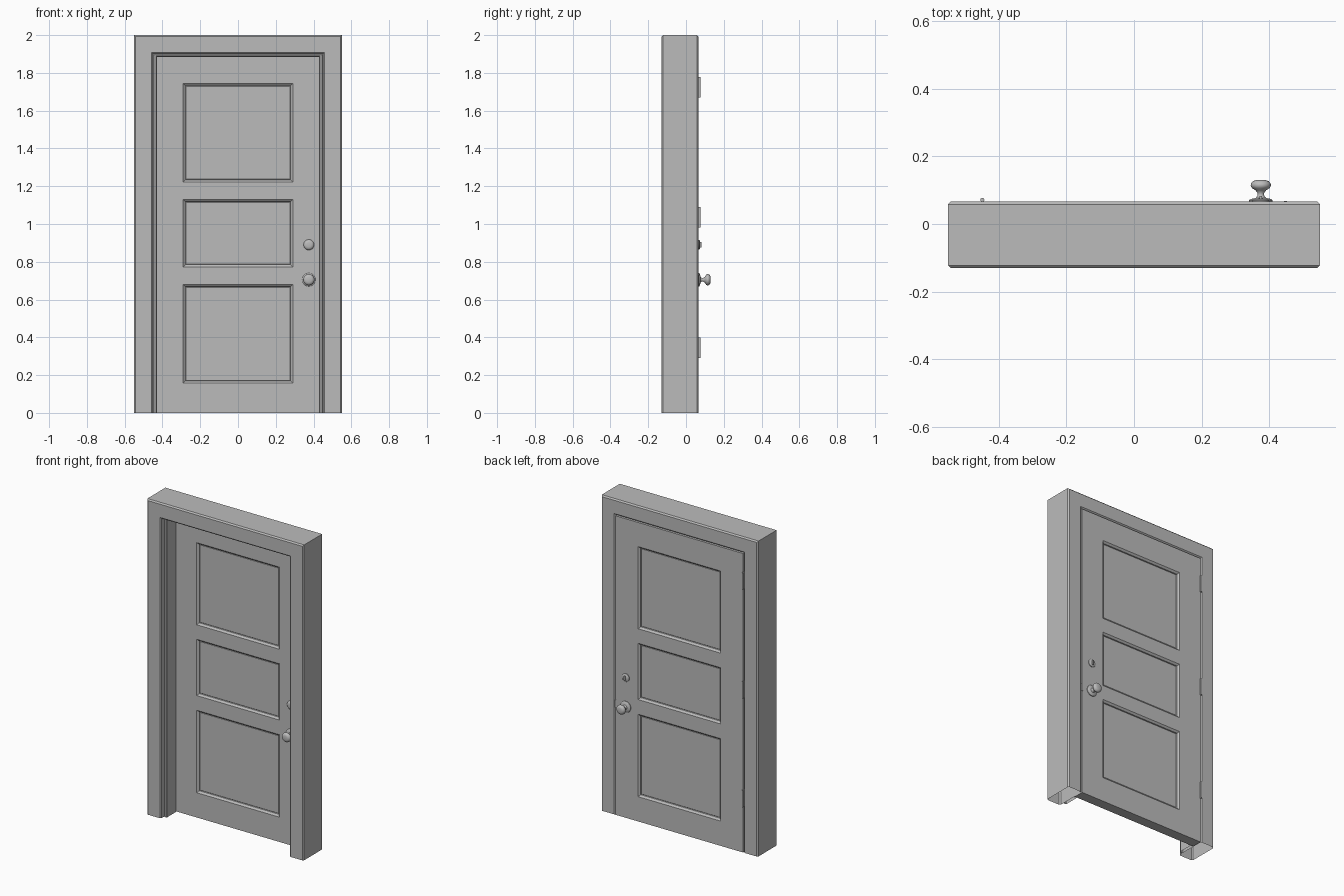
import bpy, bmesh, math
from mathutils import Matrix, Vector

cube = bpy.data.objects.get("Cube")
if cube:
    bpy.data.objects.remove(cube, do_unlink=True)

grey = bpy.data.materials.new("plain grey")
grey.use_nodes = True
COLOUR = (0.5, 0.5, 0.5, 1)
grey.diffuse_color = COLOUR
grey.node_tree.nodes["Principled BSDF"].inputs["Base Color"].default_value = COLOUR

FRONT, BACK = -0.13, 0.066      # frame depth
DOOR_FRONT = 0.0                # front face of the door leaf


def finish(name, bm, smooth=False):
    bmesh.ops.recalc_face_normals(bm, faces=bm.faces)
    mesh = bpy.data.meshes.new(name)
    bm.to_mesh(mesh)
    bm.free()
    mesh.materials.append(grey)
    ob = bpy.data.objects.new(name, mesh)
    bpy.context.collection.objects.link(ob)
    if smooth:
        bpy.ops.object.select_all(action='DESELECT')
        ob.select_set(True)
        bpy.context.view_layer.objects.active = ob
        bpy.ops.object.shade_smooth_by_angle(angle=math.radians(40))


def new_box(x0, x1, y0, y1, z0, z1):
    bm = bmesh.new()
    size = Vector((x1 - x0, y1 - y0, z1 - z0))
    mid = Vector((x0 + x1, y0 + y1, z0 + z1)) / 2
    bmesh.ops.create_cube(bm, size=1, matrix=Matrix.LocRotScale(mid, None, size))
    return bm


def arch(name, outer_x, outer_z, inner_x, inner_z, y0, y1, bevel):
    """Three-sided surround, open at the feet, with chamfered long edges."""
    bm = bmesh.new()
    outer = [(-outer_x, 0), (-outer_x, outer_z), (outer_x, outer_z), (outer_x, 0)]
    inner = [(-inner_x, 0), (-inner_x, inner_z), (inner_x, inner_z), (inner_x, 0)]
    ring = [[bm.verts.new((x, y, z)) for x, z in path]
            for path, y in ((outer, y0), (outer, y1), (inner, y1), (inner, y0))]
    for a, b in zip(ring, ring[1:] + ring[:1]):
        for i in range(3):
            bm.faces.new((a[i], a[i + 1], b[i + 1], b[i]))
    # chamfer only the edges that run along the surround
    edges = [e for e in bm.edges if abs(e.verts[0].co.y - e.verts[1].co.y) < 1e-5
             and not e.is_boundary
             and (abs(e.verts[0].co.x - e.verts[1].co.x) < 1e-5
                  or abs(e.verts[0].co.z - e.verts[1].co.z) < 1e-5)]
    bmesh.ops.bevel(bm, geom=edges, offset=bevel, segments=1, affect='EDGES', profile=0.5)
    finish(name, bm)


# Frame and door stop
arch("door_frame", 0.55, 2.0, 0.45, 1.9, FRONT, BACK, 0.008)
arch("door_stop", 0.45, 1.9, 0.43, 1.885, -0.10, DOOR_FRONT, 0.005)

# Door leaf with three recessed panels on both faces
PANELS = [(0.157, 0.68), (0.773, 1.13), (1.222, 1.743)]
PANEL_X = 0.29
bm = new_box(-0.447, 0.447, DOOR_FRONT, BACK, 0, 1.896)
cuts = [((x, 0, 0), (1, 0, 0)) for x in (-PANEL_X, PANEL_X)]
cuts += [((0, 0, z), (0, 0, 1)) for pair in PANELS for z in pair]
for co, no in cuts:
    bmesh.ops.bisect_plane(bm, geom=bm.verts[:] + bm.edges[:] + bm.faces[:], plane_co=co, plane_no=no)
bm.normal_update()
panels = []
for f in bm.faces:
    c = f.calc_center_median()
    if abs(f.normal.y) > 0.9 and abs(c.x) < PANEL_X and any(a < c.z < b for a, b in PANELS):
        panels.append(f)
# sloped moulding, narrow groove, then the slightly raised field
for thickness, depth in ((0.016, -0.010), (0.002, -0.006), (0.004, 0.003)):
    bmesh.ops.inset_individual(bm, faces=panels, thickness=thickness, depth=depth)
finish("door_leaf", bm)


def lathe(name, profile, x, z, y, direction):
    """Turn (radius, distance) points about the y axis."""
    bm = bmesh.new()
    verts = [bm.verts.new((r, d * direction, 0)) for r, d in profile]
    edges = [bm.edges.new(p) for p in zip(verts, verts[1:])]
    bmesh.ops.spin(bm, geom=verts + edges, cent=(0, 0, 0), axis=(0, 1, 0),
                   angle=math.tau, steps=32)
    bmesh.ops.remove_doubles(bm, verts=bm.verts, dist=1e-5)
    bmesh.ops.translate(bm, verts=bm.verts, vec=(x, y, z))
    finish(name, bm, smooth=True)


# Knobs and lock
KNOB = [(0, 0), (0.035, 0), (0.035, 0.004), (0.030, 0.008), (0.015, 0.011), (0.010, 0.018),
        (0.010, 0.026), (0.016, 0.034), (0.026, 0.040), (0.030, 0.047), (0.029, 0.054),
        (0.023, 0.061), (0.014, 0.064), (0, 0.064)]
LOCK_FRONT = [(0, 0), (0.028, 0), (0.027, 0.006), (0.021, 0.012), (0.012, 0.014), (0, 0.014)]
LOCK_BACK = [(0, 0), (0.025, 0), (0.025, 0.004), (0.020, 0.008), (0, 0.009)]
HW_X = 0.375
lathe("front_knob", KNOB, HW_X, 0.705, DOOR_FRONT, -1)
lathe("back_knob", KNOB, HW_X, 0.705, BACK, 1)
lathe("front_lock", LOCK_FRONT, HW_X, 0.89, DOOR_FRONT, -1)
lathe("back_lock", LOCK_BACK, HW_X, 0.89, BACK, 1)
finish("lock_turn", new_box(HW_X - 0.004, HW_X + 0.004, BACK + 0.006, BACK + 0.017, 0.876, 0.904))

# Strike plate at the closing edge
finish("strike_plate", new_box(0.444, 0.452, 0.03, BACK + 0.002, 0.68, 0.73))

# Hinge knuckles with leaves in the gap
for label, z in (("lower", 0.345), ("middle", 1.035), ("upper", 1.725)):
    bm = new_box(-0.4505, -0.4465, 0.02, BACK + 0.004, z - 0.053, z + 0.053)
    bmesh.ops.create_cone(bm, cap_ends=True, segments=16, radius1=0.006, radius2=0.006,
                          depth=0.108, matrix=Matrix.Translation((-0.4485, 0.071, z)))
    finish(label + "_hinge", bm, smooth=True)
